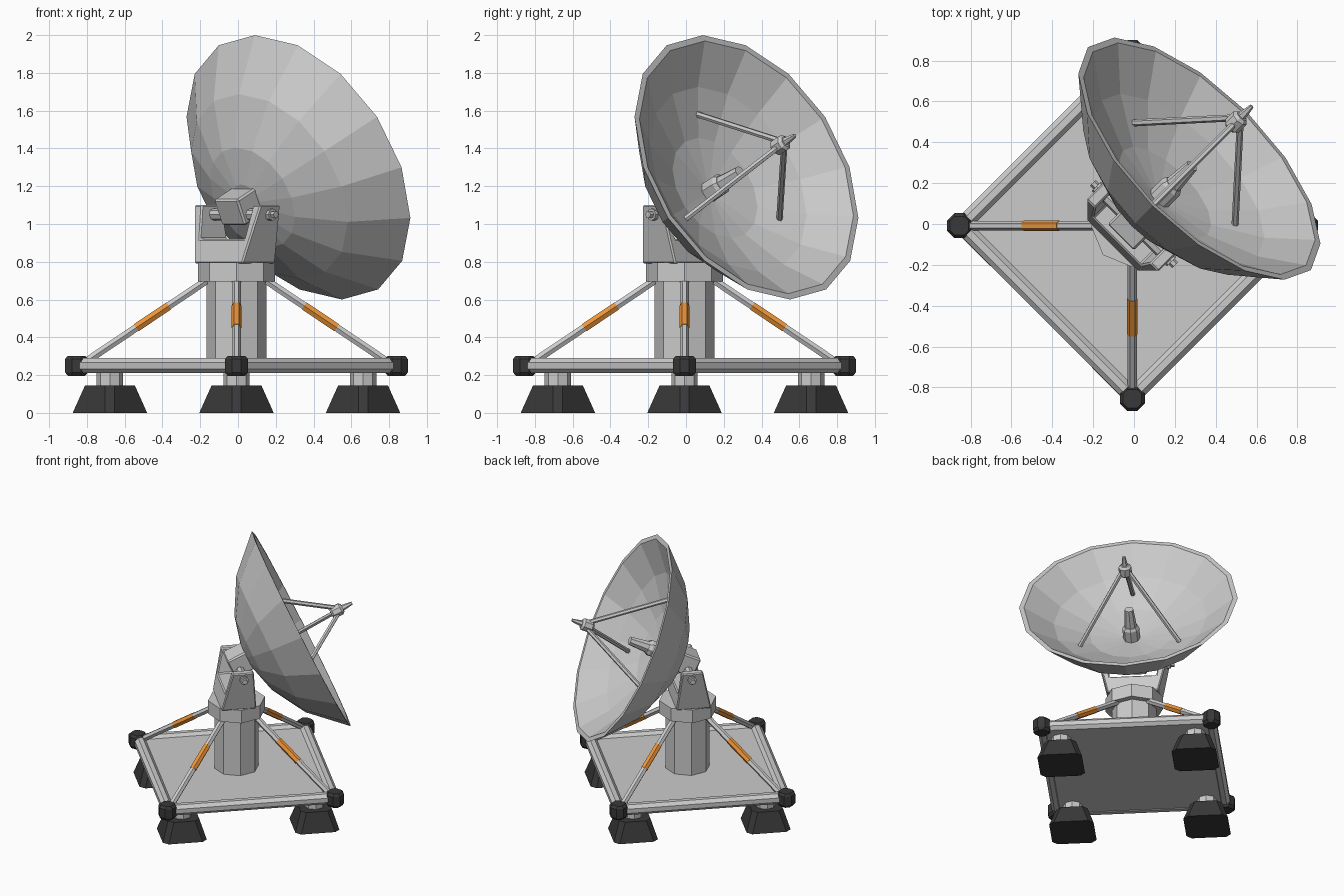
import bpy, math
from math import sin, cos, pi
from mathutils import Vector, Matrix

if "Cube" in bpy.data.objects:
    bpy.data.objects.remove(bpy.data.objects["Cube"])

ORANGE = bpy.data.materials.new("orange_paint")
ORANGE.diffuse_color = (0.85, 0.3, 0.04, 1)
ORANGE.use_nodes = True
ORANGE.node_tree.nodes["Principled BSDF"].inputs["Base Color"].default_value = ORANGE.diffuse_color
DARK = bpy.data.materials.new("dark_rubber")
DARK.diffuse_color = (0.04, 0.04, 0.04, 1)
DARK.use_nodes = True
DARK.node_tree.nodes["Principled BSDF"].inputs["Base Color"].default_value = DARK.diffuse_color


def loft(name, rings, matrix=Matrix(), mat=None):
    """Bridge equal-length point rings and cap both ends."""
    n = len(rings[0])
    verts = [matrix @ Vector(p) for ring in rings for p in ring]
    faces = [(k * n + i, k * n + (i + 1) % n, (k + 1) * n + (i + 1) % n, (k + 1) * n + i)
             for k in range(len(rings) - 1) for i in range(n)]
    faces += [tuple(range(n))[::-1], tuple(range(len(verts) - n, len(verts)))]
    mesh = bpy.data.meshes.new(name)
    mesh.from_pydata(verts, [], faces)
    if mat:
        mesh.materials.append(mat)
    ob = bpy.data.objects.new(name, mesh)
    bpy.context.collection.objects.link(ob)
    return ob


def lathe(name, profile, n, matrix=Matrix(), mat=None, spin=0.0):
    rings = [[(r * cos(2 * pi * i / n + spin), r * sin(2 * pi * i / n + spin), z)
              for i in range(n)] for r, z in profile]
    return loft(name, rings, matrix, mat)


def rod(name, a, b, r, n=6, mat=None, spin=0.0):
    a, b = Vector(a), Vector(b)
    q = (b - a).to_track_quat('Z', 'Y').to_matrix().to_4x4()
    return lathe(name, [(r, 0), (r, (b - a).length)], n, Matrix.Translation(a) @ q, mat, spin)


def diamond(name, profile, c, matrix=Matrix(), mat=None):
    """Stack of diamonds with blunted corners; profile is (half diagonal, z)."""
    rings = [[(R, -c, z), (R, c, z), (c, R, z), (-c, R, z),
              (-R, c, z), (-R, -c, z), (-c, -R, z), (c, -R, z)] for R, z in profile]
    return loft(name, rings, matrix, mat)


base = Matrix.Translation((-0.008, -0.008, 0))

# Base plate
diamond("base_plate", [(0.83, 0.215), (0.83, 0.268)], 0.02, base)

# Four repeated sides: rail, corner cap, foot, brace
for k in range(4):
    turn = base @ Matrix.Rotation(k * pi / 2, 4, 'Z')
    at = lambda x, y, z: turn @ Vector((x, y, z))
    rod(f"rail_{k}", at(0.835, 0, 0.25), at(0, 0.835, 0.25), 0.043, 8, None, pi / 8)
    diamond(f"corner_cap_{k}", [(0.045, 0.195), (0.061, 0.215), (0.061, 0.285), (0.045, 0.302)],
            0.024, turn @ Matrix.Translation((0.847, 0, 0)), DARK)
    foot = turn @ Matrix.Translation((0.67, 0, 0))
    diamond(f"foot_{k}", [(0.197, 0), (0.132, 0.145)], 0.025, foot, DARK)
    lathe(f"foot_stem_{k}", [(0.07, 0.14), (0.07, 0.22)], 8, foot)
    low, high = at(0.80, 0, 0.27), at(0.16, 0, 0.70)
    rod(f"brace_{k}", low, high, 0.023)
    rod(f"brace_band_{k}", low.lerp(high, 0.42), low.lerp(high, 0.69), 0.026, 6, ORANGE)

# Column and collar
lathe("column", [(0.158, 0.25), (0.158, 0.70)], 8, base)
lathe("collar", [(0.203, 0.695), (0.203, 0.795)], 8, base)

# Yoke frame: local x = sideways, y = up, z = dish heading
H = Vector((1, 1, 0)).normalized()
S = Vector((-1, 1, 0)).normalized()
yoke_m = Matrix((S, (0, 0, 1), H)).transposed().to_4x4()
outline = [(-0.18, 0.79), (0.18, 0.79), (0.25, 1.10), (0.19, 1.10),
           (0.165, 0.92), (-0.165, 0.92), (-0.19, 1.10), (-0.25, 1.10)]


def depth(z, bottom, top):
    return bottom + (top - bottom) * (z - 0.79) / 0.31


yoke = loft("yoke", [[(x, z, depth(z, -0.15, -0.08)) for x, z in outline],
                     [(x, z, depth(z, 0.10, 0.07)) for x, z in outline]], yoke_m)
bev = yoke.modifiers.new("edge_bevel", 'BEVEL')
bev.width = 0.008
bev.segments = 1

# Pivot axle with end bolts
axle = lambda x: S * x + Vector((0, 0, 1.05))
rod("pivot_axle", axle(-0.26), axle(0.26), 0.032, 8)
rod("pivot_bolt", axle(-0.285), axle(0.285), 0.02, 6)

# Dish frame: local y = up along the rim, z = pointing axis
e = math.radians(25)
D = H * cos(e) + Vector((0, 0, sin(e)))
U = -H * sin(e) + Vector((0, 0, cos(e)))
W = U.cross(D)
dish_m = Matrix.Translation((0.32, 0.32, 1.30)) @ Matrix((W, U, D)).transposed().to_4x4()

# Dish shell: back surface, rim, inner surface
lathe("dish", [(0.10, -0.43), (0.293, -0.38), (0.54, -0.24), (0.772, 0.0),
               (0.738, 0.0), (0.54, -0.15), (0.293, -0.26), (0.04, -0.305)], 16, dish_m)

# Hub box behind the dish
diamond_box = [[(x, y, z) for x, y in ((-0.09, -0.075), (0.09, -0.075), (0.09, 0.075), (-0.09, 0.075))]
               for z in (-0.57, -0.38)]
hub = loft("hub_box", diamond_box, dish_m)
bev = hub.modifiers.new("edge_bevel", 'BEVEL')
bev.width = 0.01
bev.segments = 1

# Central feed horn
lathe("feed_base", [(0.06, -0.32), (0.06, -0.215), (0.048, -0.195)], 8, dish_m)
lathe("feed_horn", [(0.045, -0.21), (0.031, -0.055)], 8, dish_m)

# Receiver tip and its tripod
lathe("receiver", [(0.03, 0.235), (0.046, 0.25), (0.046, 0.31), (0.03, 0.325)], 8, dish_m)
lathe("receiver_tip", [(0.024, 0.31), (0.011, 0.40)], 6, dish_m)
for k in range(3):
    a = pi / 2 + k * 2 * pi / 3
    foot = Vector((0.41 * cos(a), 0.41 * sin(a), -0.215))
    top = Vector((0.03 * cos(a), 0.03 * sin(a), 0.275))
    rod(f"tripod_leg_{k}", dish_m @ foot, dish_m @ top, 0.017)
